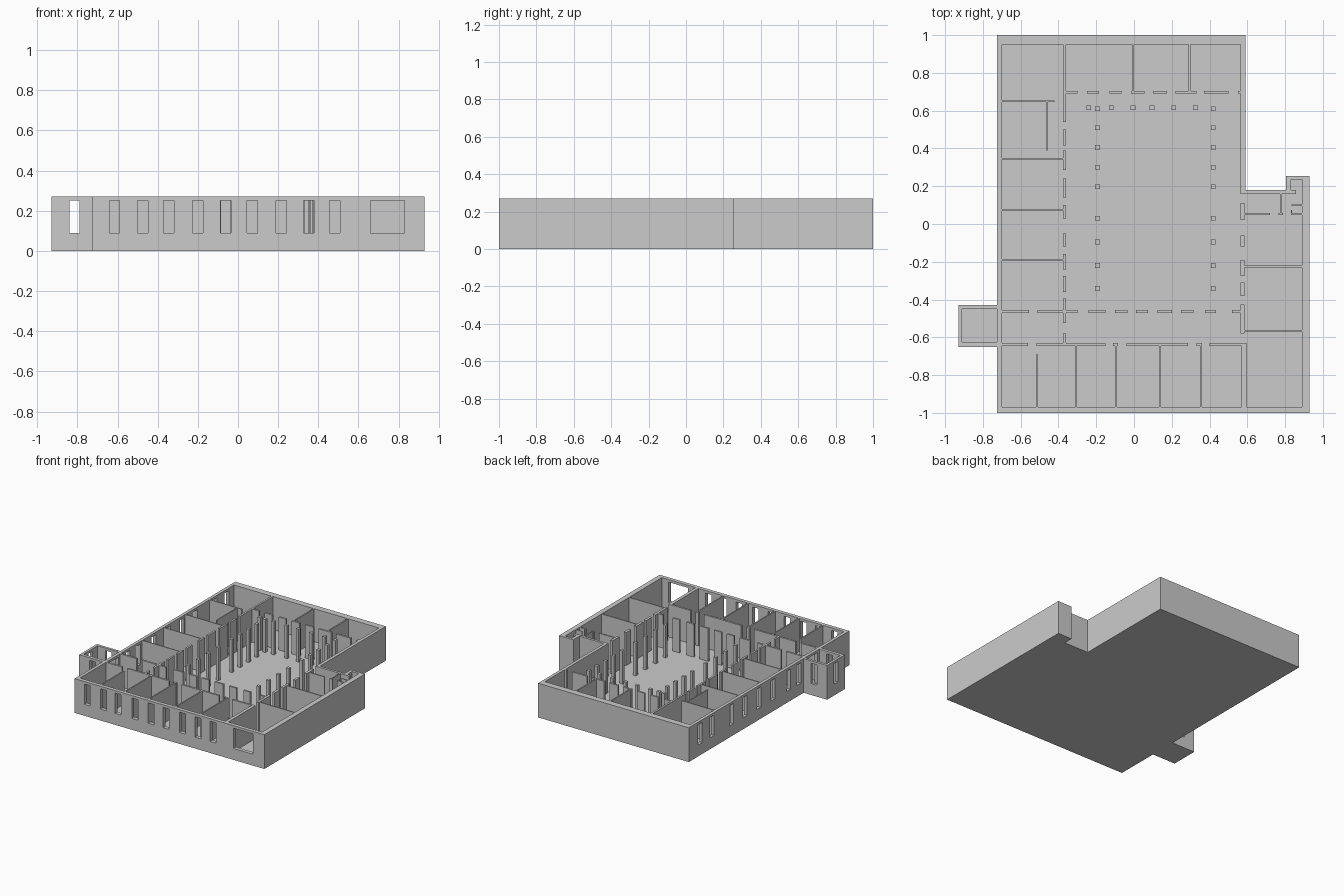
import bpy, bmesh

if "Cube" in bpy.data.objects:
    bpy.data.objects.remove(bpy.data.objects["Cube"])

H, FLOOR = 0.27, 0.01          # wall top, floor thickness
SILL, HEAD = 0.09, 0.25        # window bottom and top


def new_object(name, bm):
    bmesh.ops.recalc_face_normals(bm, faces=bm.faces)
    me = bpy.data.meshes.new(name)
    bm.to_mesh(me)
    bm.free()
    ob = bpy.data.objects.new(name, me)
    bpy.context.collection.objects.link(ob)
    return ob


def prism(name, outline, z0, z1):
    bm = bmesh.new()
    face = bm.faces.new([bm.verts.new((x, y, z0)) for x, y in outline])
    top = bmesh.ops.extrude_face_region(bm, geom=[face])
    verts = [g for g in top["geom"] if isinstance(g, bmesh.types.BMVert)]
    bmesh.ops.translate(bm, verts=verts, vec=(0, 0, z1 - z0))
    return new_object(name, bm)


def boxes(name, rects, z0=FLOOR, z1=H):
    """One object made of upright boxes, each (x0, x1, y0, y1)."""
    bm = bmesh.new()
    for x0, x1, y0, y1 in rects:
        vs = bmesh.ops.create_cube(bm, size=1)["verts"]
        for v in vs:
            v.co = (x1 if v.co.x > 0 else x0, y1 if v.co.y > 0 else y0,
                    z1 if v.co.z > 0 else z0)
    return new_object(name, bm)


def run_x(name, y0, y1, spans):
    return boxes(name, [(a, b, y0, y1) for a, b in spans])


def run_y(name, x0, x1, spans):
    return boxes(name, [(x0, x1, a, b) for a, b in spans])


def cut(ob, cutter):
    cutter.hide_render = True
    mod = ob.modifiers.new("cut", 'BOOLEAN')
    mod.operation, mod.solver, mod.object = 'DIFFERENCE', 'EXACT', cutter
    bpy.context.view_layer.objects.active = ob
    bpy.ops.object.modifier_apply(modifier=mod.name)
    bpy.data.objects.remove(cutter)


# Outer shell with floor: solid outline, hollowed from above
shell = prism("outer_walls_and_floor", [
    (-.725, 1), (.59, 1), (.59, .18), (.805, .18), (.805, .255), (.93, .255),
    (.93, -1), (-.725, -1), (-.725, -.65), (-.93, -.65), (-.93, -.43), (-.725, -.43)], 0, H)
cut(shell, prism("main_hollow", [
    (-.70, .95), (.565, .95), (.565, .16), (.83, .16), (.83, .235), (.89, .235),
    (.89, -.97), (-.70, -.97)], FLOOR, 0.4))
cut(shell, boxes("porch_hollow", [(-.91, -.725, -.625, -.45)], FLOOR, 0.4))

# Windows: front row, wide front opening, left row, porch
front_x = [-.615, -.475, -.345, -.20, -.06, .072, .215, .352, .482]
left_y = [.86, .71, .47, .30, .13, -.05, -.24, -.37]
windows = [(x - .026, x + .026, -1.1, -.95) for x in front_x]
windows += [(.66, .83, -1.1, -.95)]
windows += [(-.75, -.68, y - .026, y + .026) for y in left_y]
windows += [(-.84, -.79, -.7, -.4), (-1, -.89, -.565, -.515)]
cut(shell, boxes("window_cutters", windows, SILL, HEAD))
# Doorway between porch and corridor
cut(shell, boxes("porch_door_cutter", [(-.75, -.68, -.60, -.49)], FLOOR, HEAD))

# Broken walls around the courtyard
run_y("left_gallery_wall", -.375, -.36, [
    (.705, .95), (.54, .69), (.415, .50), (.285, .39), (.14, .24), (.03, .10),
    (-.12, -.05), (-.24, -.16), (-.36, -.275), (-.455, -.395), (-.525, -.47), (-.63, -.58)])
run_x("back_gallery_wall", .69, .705, [
    (-.375, -.30), (-.25, -.185), (-.13, -.065), (-.015, .055), (.10, .175),
    (.22, .33), (.37, .50), (.55, .565)])
run_x("front_gallery_wall", -.47, -.455, [
    (-.70, -.555), (-.51, -.30), (-.24, -.15), (-.10, -.035), (.01, .075),
    (.125, .20), (.25, .315), (.375, .435), (.52, .565)])
run_y("right_gallery_wall", .565, .585, [
    (.02, .11), (-.12, -.06), (-.275, -.19), (-.38, -.31), (-.58, -.425)])

# Front rooms: corridor wall and partitions
run_x("front_rooms_wall", -.645, -.63, [
    (-.70, -.56), (-.515, -.15), (-.11, -.085), (-.04, .285), (.33, .36), (.40, .595)])
boxes("front_room_partitions",
      [(-.518, -.508, -.97, -.69)]
      + [(x - .005, x + .005, -.97, -.645) for x in (-.306, -.095, .138, .354)]
      + [(.57, .595, -.97, -.645)])

# Left rooms
boxes("left_room_partitions",
      [(-.70, -.375, y - .004, y + .004) for y in (.345, .076, -.19)]
      + [(-.70, -.42, .646, .654), (-.466, -.458, .39, .646)])

# Back rooms
boxes("back_room_partitions", [(x - .005, x + .005, .705, .95) for x in (-.005, .293)])

# Right rooms and small corner cubicles
boxes("right_room_partitions", [
    (.585, .89, -.229, -.219), (.585, .89, -.569, -.561),
    (.585, .72, .047, .057), (.765, .79, .047, .057), (.83, .89, .047, .057),
    (.772, .78, .057, .16), (.83, .857, .16, .18), (.835, .89, .095, .102),
    (.83, .837, .057, .075)])

# Courtyard pillars: mirrored side columns plus a back row
P = .0125
pillar_y = [.61, .51, .405, .30, .197, .03, -.095, -.22, -.342]
pillars = [(x, y) for x in (-.193, .42) for y in pillar_y]
pillars += [(x, .615) for x in (-.24, -.12, -.005, .095, .21, .325)]
boxes("courtyard_pillars", [(x - P, x + P, y - P, y + P) for x, y in pillars])
